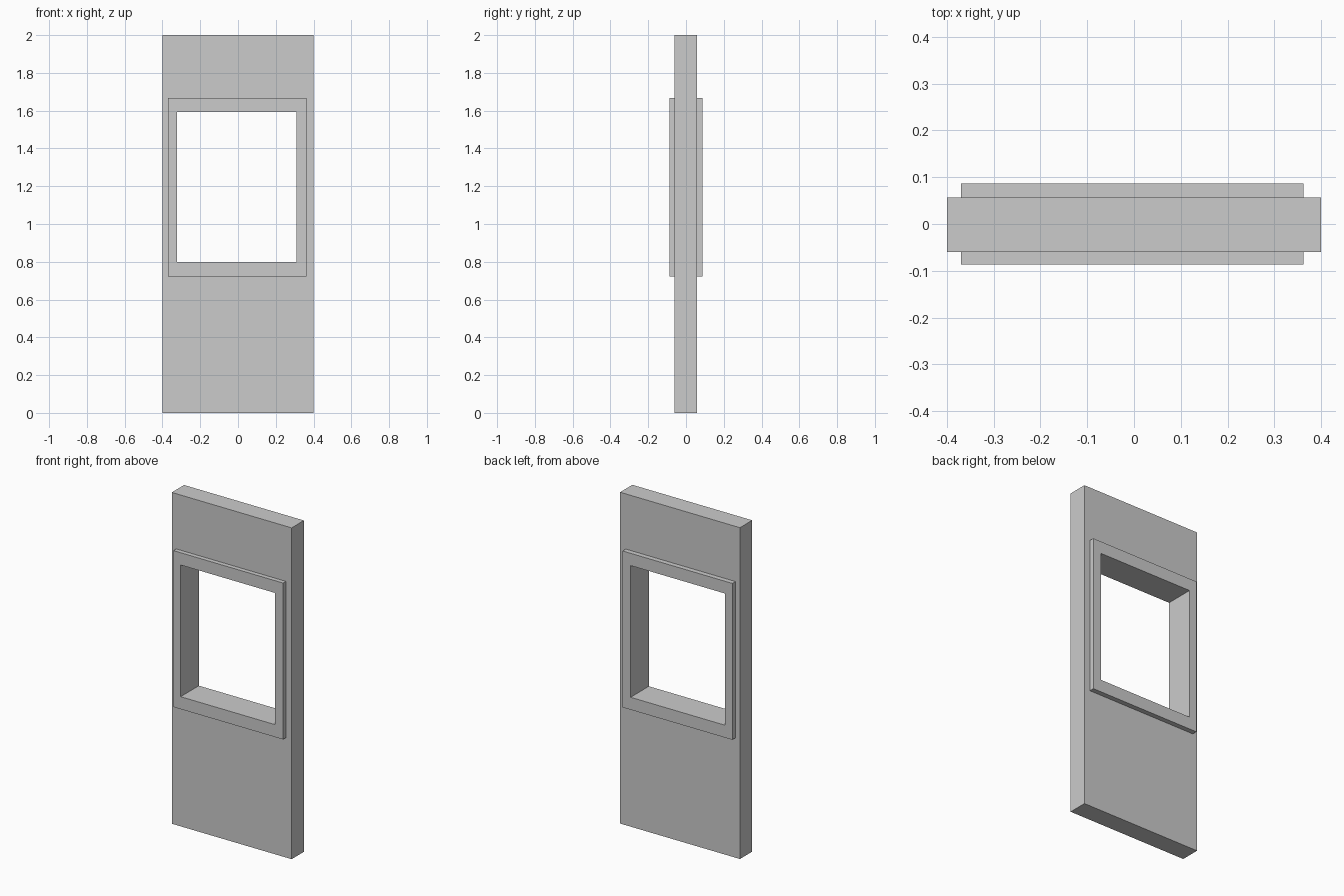
import bpy
import bmesh

if "Cube" in bpy.data.objects:
    bpy.data.objects.remove(bpy.data.objects["Cube"])


def ring_panel(name, outer, inner, y0, y1):
    """Rectangular panel with a rectangular opening; rects are (x0, x1, z0, z1)."""
    def corners(r):
        x0, x1, z0, z1 = r
        return [(x0, z0), (x1, z0), (x1, z1), (x0, z1)]

    bm = bmesh.new()
    loops = [[bm.verts.new((x, y, z)) for x, z in corners(r)]
             for r, y in ((outer, y0), (inner, y0), (inner, y1), (outer, y1))]
    # front, reveal, back and outside edge strips
    for k in range(4):
        a, b = loops[k], loops[(k + 1) % 4]
        for i in range(4):
            j = (i + 1) % 4
            bm.faces.new((a[i], a[j], b[j], b[i]))
    bmesh.ops.recalc_face_normals(bm, faces=bm.faces)
    mesh = bpy.data.meshes.new(name)
    bm.to_mesh(mesh)
    bm.free()
    obj = bpy.data.objects.new(name, mesh)
    bpy.context.collection.objects.link(obj)
    return obj


frame_outer = (-0.37, 0.362, 0.723, 1.667)
frame_inner = (-0.322, 0.309, 0.798, 1.593)

# Wall slab, its opening filled by the frame
ring_panel("wall_panel", (-0.4, 0.4, 0.0, 2.0), frame_outer, -0.06, 0.057)

# Window frame lining the opening and standing proud on both faces
ring_panel("window_frame", frame_outer, frame_inner, -0.087, 0.087)
